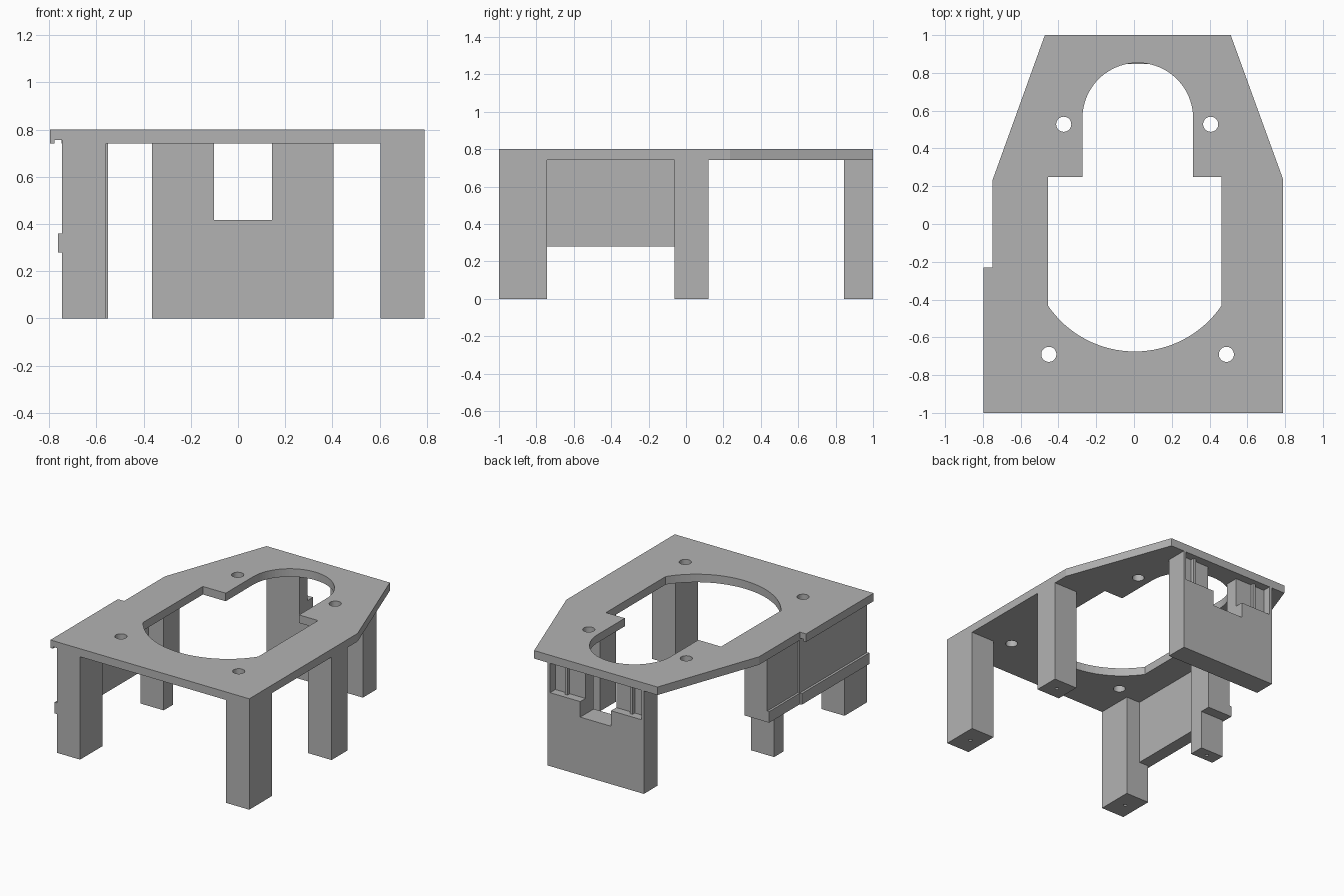
import bpy, bmesh
from math import pi, sin, cos, asin

cube = bpy.data.objects.get("Cube")
if cube:
    bpy.data.objects.remove(cube)

grey = bpy.data.materials.new("plain_grey")
grey.use_nodes = True
colour = (0.45, 0.45, 0.45, 1)
grey.diffuse_color = colour
grey.node_tree.nodes["Principled BSDF"].inputs["Base Color"].default_value = colour


def prism(name, outline, z0, z1):
    """Extrude a flat outline in x, y from z0 to z1."""
    bm = bmesh.new()
    face = bm.faces.new([bm.verts.new((x, y, z0)) for x, y in outline])
    ext = bmesh.ops.extrude_face_region(bm, geom=[face])
    top = [v for v in ext["geom"] if isinstance(v, bmesh.types.BMVert)]
    bmesh.ops.translate(bm, verts=top, vec=(0, 0, z1 - z0))
    bmesh.ops.recalc_face_normals(bm, faces=bm.faces[:])
    mesh = bpy.data.meshes.new(name)
    bm.to_mesh(mesh)
    bm.free()
    mesh.materials.append(grey)
    obj = bpy.data.objects.new(name, mesh)
    bpy.context.scene.collection.objects.link(obj)
    return obj


def box(name, x0, x1, y0, y1, z0, z1):
    return prism(name, [(x0, y0), (x1, y0), (x1, y1), (x0, y1)], z0, z1)


def arc(cx, cy, r, a0, a1, n):
    return [(cx + r * cos(a0 + (a1 - a0) * i / n),
             cy + r * sin(a0 + (a1 - a0) * i / n)) for i in range(n + 1)]


def disc(cx, cy, r, n=32):
    return arc(cx, cy, r, 0, 2 * pi, n)[:-1]


def cut(obj, cutters):
    """Subtract the cutters, keep the result and discard the cutters."""
    for c in cutters:
        mod = obj.modifiers.new("cut", "BOOLEAN")
        mod.operation, mod.solver, mod.object = "DIFFERENCE", "EXACT", c
    bpy.context.view_layer.update()
    graph = bpy.context.evaluated_depsgraph_get()
    mesh = bpy.data.meshes.new_from_object(obj.evaluated_get(graph))
    obj.modifiers.clear()
    obj.data = mesh
    for c in cutters:
        bpy.data.objects.remove(c)


TOP, UNDER = 0.80, 0.742
STEP = -0.23          # y where the side overhang ends
SHELF, SHELF_TOP = 0.28, 0.36

# Top plate with the overhang on one side and a tapered back
plate = prism("top_plate", [(-0.797, -1), (0.79, -1), (0.79, 0.235), (0.512, 1),
                            (-0.472, 1), (-0.748, 0.235), (-0.748, STEP),
                            (-0.797, STEP)], UNDER, TOP)

# Large opening: round back, square shoulders, shallow curved front
r, cy = 0.556, -0.119
half = asin(0.46 / r)
opening = (arc(0.02, 0.56, 0.293, 0, pi, 40)
           + [(-0.273, 0.25), (-0.455, 0.25)]
           + arc(0.004, cy, r, -pi / 2 - half, -pi / 2 + half, 32)
           + [(0.464, 0.25), (0.313, 0.25)])
cutters = [prism("opening_cutter", opening, 0.6, 1)]
for x, y in [(-0.372, 0.528), (0.406, 0.528), (-0.451, -0.69), (0.489, -0.69)]:
    cutters.append(prism("screw_cutter", disc(x, y, 0.04), 0.6, 1))
# Rebate behind the lip of the overhang
cutters.append(box("lip_cutter", -0.778, -0.746, -1.1, STEP, 0.7, 0.756))
cut(plate, cutters)

# Legs, each with a pilot hole in the foot
legs = [("front_leg_left", 0.604, 0.79, -1, -0.742, UNDER),
        ("middle_leg_left", 0.604, 0.79, -0.062, 0.12, UNDER),
        ("front_leg_right", -0.746, -0.56, -1, -0.742, 0.757),
        ("middle_leg_right", -0.735, -0.55, -0.062, 0.045, SHELF)]
for name, x0, x1, y0, y1, top in legs:
    leg = box(name, x0, x1, y0, y1, 0, top)
    cut(leg, [prism("pilot_cutter", disc((x0 + x1) / 2, (y0 + y1) / 2, 0.012, 12),
                    -0.1, 0.1)])
box("middle_leg_right_block", -0.732, -0.55, -0.062, 0.12, SHELF, UNDER)

# Side wall between the right legs, stepped out under the overhang
box("side_wall_front", -0.746, -0.67, -0.742, STEP, SHELF, 0.757)
box("side_wall_back", -0.732, -0.67, STEP, -0.062, SHELF, UNDER)

# Shelf rail along the foot of the side wall
box("shelf_rail_front", -0.763, -0.746, -1, STEP, SHELF, SHELF_TOP)
box("shelf_rail_back", -0.748, -0.732, STEP, 0.12, SHELF, SHELF_TOP)

# Back panel with a central notch and a shallow pocket on each side
back = box("back_panel", -0.364, 0.404, 0.846, 1, 0, UNDER)
cut(back, [box("notch_cutter", -0.102, 0.144, 0.8, 1.1, 0.418, 0.8),
           box("pocket_cutter_left", 0.12, 0.384, 0.94, 1.1, 0.53, 0.8),
           box("pocket_cutter_right", -0.344, -0.08, 0.94, 1.1, 0.53, 0.8)])

# Thin upright rib in each pocket
for name, side in (("left", 1), ("right", -1)):
    x = 0.02 + side * 0.26
    box("pocket_rib_" + name, x - 0.01, x + 0.01, 0.94, 0.965, 0.53, UNDER)
